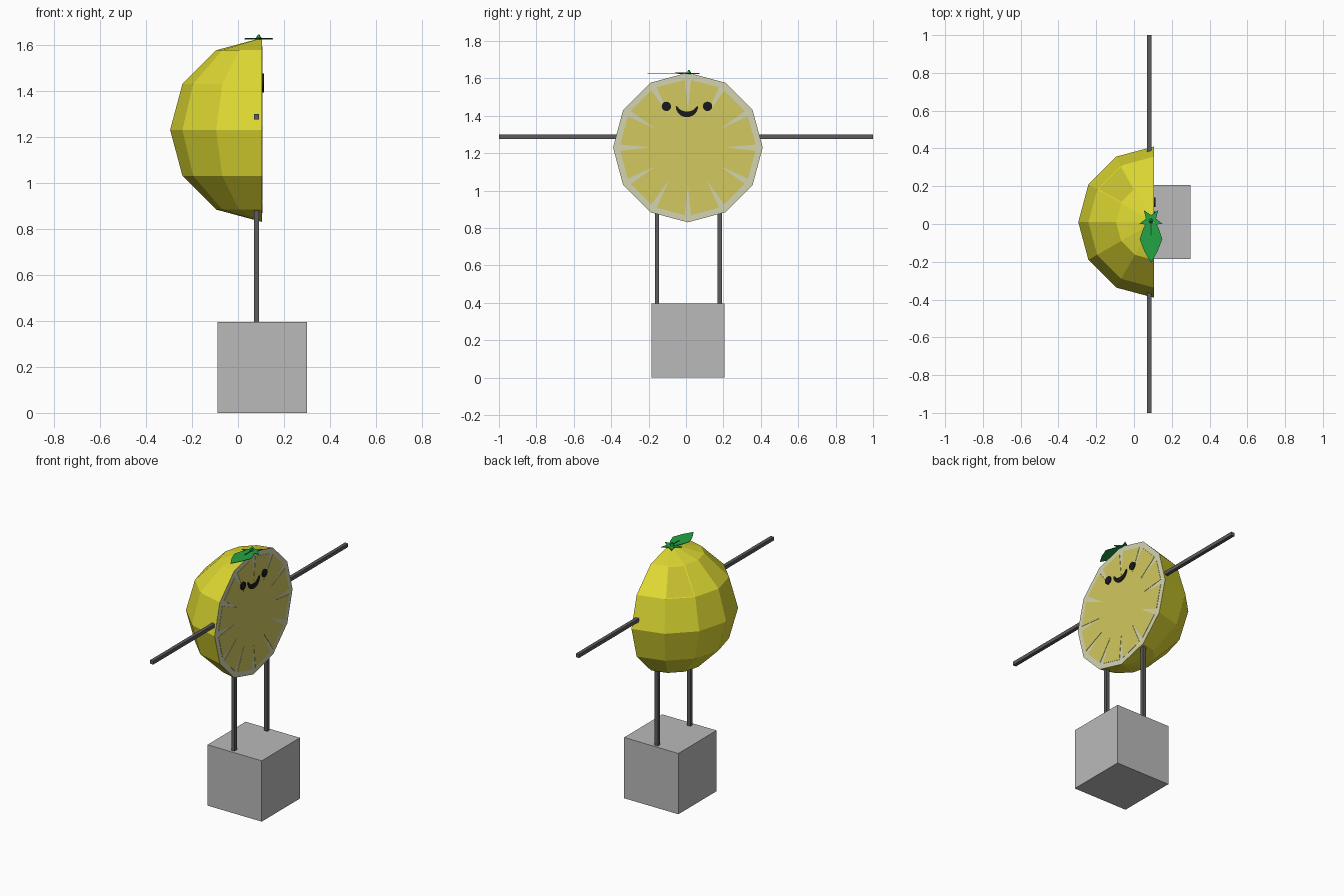
import bpy, bmesh, math
from mathutils import Matrix, Vector

if "Cube" in bpy.data.objects:
    bpy.data.objects.remove(bpy.data.objects["Cube"])

CX, CY, CZ, R = 0.105, 0.01, 1.23, 0.40   # centre of the cut face, fruit radius


def mat(name, r, g, b):
    lin = lambda c: ((c / 255 + 0.055) / 1.055) ** 2.4 if c > 10 else c / 255 / 12.92
    m = bpy.data.materials.new(name)
    m.diffuse_color = (lin(r), lin(g), lin(b), 1)
    m.use_nodes = True
    m.node_tree.nodes["Principled BSDF"].inputs["Base Color"].default_value = m.diffuse_color
    return m


PEEL = mat("peel yellow", 222, 217, 50)
SPOT = mat("peel spot", 200, 194, 46)
PITH = mat("pith cream", 211, 212, 178)
PULP = mat("pulp yellow", 210, 200, 94)
BLACK = mat("face black", 26, 26, 26)
LIMB = mat("limb grey", 92, 92, 92)
GREY = mat("block grey", 186, 186, 186)
GREEN = mat("leaf green", 36, 163, 68)
STEM = mat("stem green", 18, 85, 40)


def finish(name, bm, *mats):
    bmesh.ops.recalc_face_normals(bm, faces=bm.faces)
    me = bpy.data.meshes.new(name)
    bm.to_mesh(me)
    bm.free()
    for m in mats:
        me.materials.append(m)
    ob = bpy.data.objects.new(name, me)
    bpy.context.collection.objects.link(ob)
    return ob


def box(name, lo, hi, m):
    lo, hi = Vector(lo), Vector(hi)
    bm = bmesh.new()
    bmesh.ops.create_cube(bm, size=1, matrix=Matrix.Translation((lo + hi) / 2)
                          @ Matrix.Diagonal((*(hi - lo), 1)))
    return finish(name, bm, m)


def plate(name, points, depth, m):
    """Extrude a flat outline by a vector."""
    bm = bmesh.new()
    f = bm.faces.new([bm.verts.new(p) for p in points])
    ext = bmesh.ops.extrude_face_region(bm, geom=[f], use_keep_orig=True)
    verts = [v for v in ext["geom"] if isinstance(v, bmesh.types.BMVert)]
    bmesh.ops.translate(bm, verts=verts, vec=depth)
    return finish(name, bm, m)


def polar(r, deg):
    a = math.radians(deg)
    return r * math.cos(a), r * math.sin(a)


# Half fruit: low-poly dome closed by a pith-coloured cut face
bm = bmesh.new()
bmesh.ops.create_uvsphere(bm, u_segments=12, v_segments=6, radius=R)
bmesh.ops.delete(bm, geom=[v for v in bm.verts if v.co.x > 0.001], context='VERTS')
cap = bmesh.ops.holes_fill(bm, edges=[e for e in bm.edges if e.is_boundary], sides=0)
for f in cap["faces"]:
    f.material_index = 1
# one darker facet on the upper back
spot = min((f for f in bm.faces if f.material_index == 0),
           key=lambda f: (f.calc_center_median() - Vector((-0.19, 0.19, 0.27))).length)
bmesh.ops.inset_individual(bm, faces=[spot], thickness=0.008)
spot.material_index = 2
bmesh.ops.translate(bm, verts=bm.verts, vec=(CX, CY, CZ))
finish("fruit_half", bm, PEEL, PITH, SPOT)

# Pulp: one star-cut plate, leaving tapering pith spokes
star = []
for k in range(12):
    for r, d in ((0.362, -2.6), (0.2, 0), (0.362, 2.6)):
        y, z = polar(r, 30 * k + d)
        star.append((CX - 0.001, CY + y, CZ + z))
plate("pulp", star, (0.003, 0, 0), PULP)

# Eyes and smile
for side, y in (("left", -0.105), ("right", 0.115)):
    pts = []
    for k in range(16):
        a, b = polar(0.025, 22.5 * k)
        pts.append((CX, y + a, 1.45 + b))
    plate(side + "_eye", pts, (0.009, 0, 0), BLACK)
smile = []
for k in range(13):
    a, b = polar(0.06, 180 + 15 * k)
    smile.append((CX, 0.005 + a, 1.452 + b))
for k in range(1, 12):
    a, b = polar(0.05, -15 * k)
    smile.append((CX, 0.005 + a, 1.455 + b * 0.65))
plate("smile", smile, (0.008, 0, 0), BLACK)

# Arms and legs: thin square rods
H = 0.0115
for side, y0, y1 in (("left", -1, -0.34), ("right", 0.36, 1)):
    box(side + "_arm", (0.08 - H, y0, 1.287 - H), (0.08 + H, y1, 1.287 + H), LIMB)
for side, y in (("left", -0.155), ("right", 0.18)):
    box(side + "_leg", (0.08 - H, y - H, 0.39), (0.08 + H, y + H, 0.92), LIMB)

# Base block
box("base_block", (-0.09, -0.185, 0), (0.3, 0.207, 0.395), GREY)

# Leaf, star-shaped calyx and tiny stem on top
LX, LY = 0.09, 0.02
half = [(0.015, 0.0), (0.04, -0.04), (0.06, -0.1), (0.035, -0.165)]
leaf = [(LX + x, LY + y, 1.626) for x, y in half] + [(LX, -0.205, 1.626)]
leaf += [(LX - x, LY + y, 1.626) for x, y in reversed(half)]
plate("leaf", leaf, (0, 0, 0.003), GREEN)
box("leaf_vein", (LX - 0.003, -0.06, 1.628), (LX + 0.003, LY, 1.631), STEM)
pts = []
for k in range(10):
    x, y = polar(0.065 if k % 2 == 0 else 0.028, 54 + 36 * k)
    pts.append((LX + x, LY + y, 1.622))
plate("calyx", pts, (0, 0, 0.005), GREEN)
bm = bmesh.new()
bmesh.ops.create_cone(bm, cap_ends=True, segments=5, radius1=0.015, radius2=0.003,
                      depth=0.02, matrix=Matrix.Translation((LX, LY - 0.005, 1.635)))
finish("stem", bm, GREEN)
